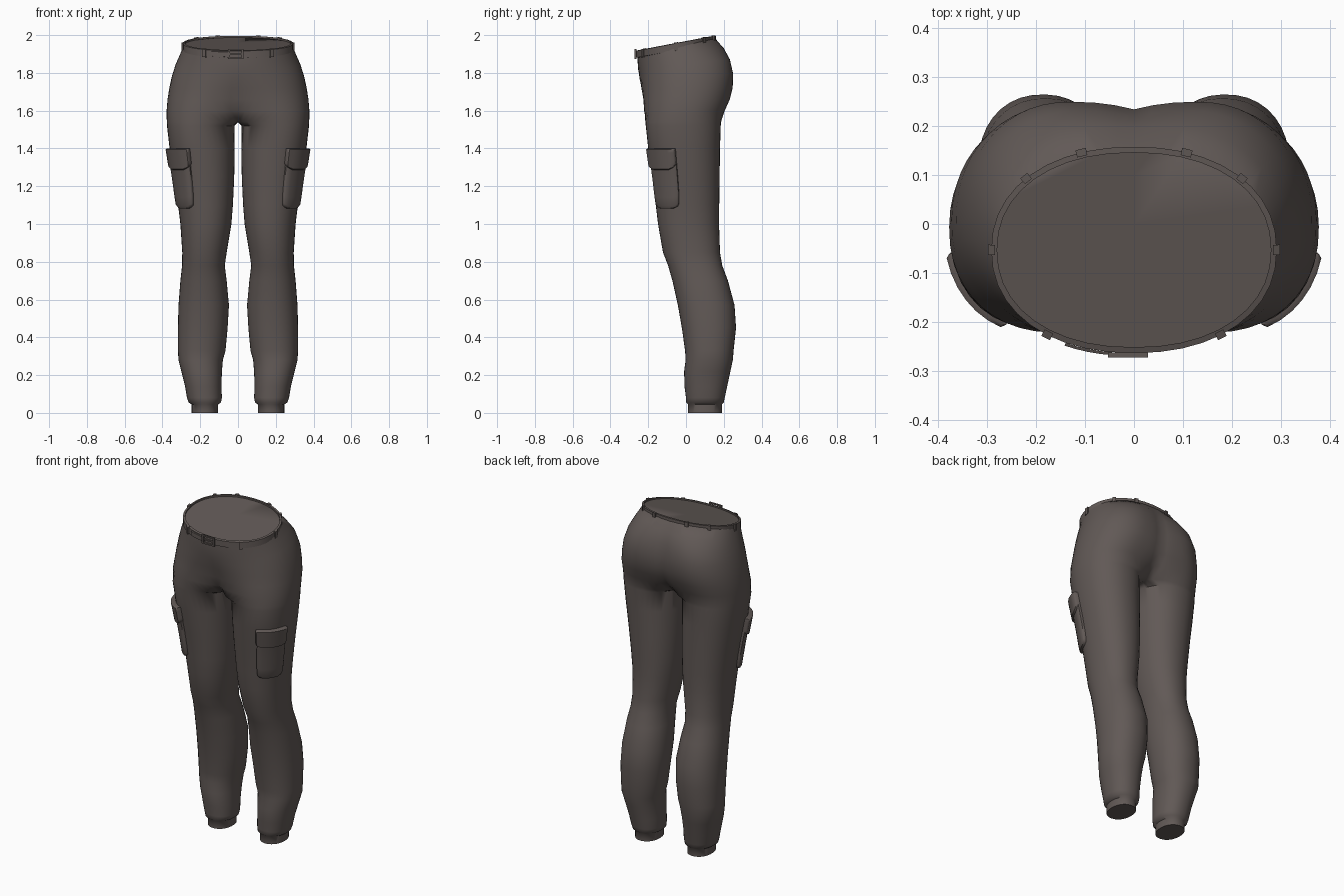
import bpy, bmesh, math
from mathutils import Vector

if "Cube" in bpy.data.objects:
    bpy.data.objects.remove(bpy.data.objects["Cube"], do_unlink=True)

cloth = bpy.data.materials.new("dark_brown_cloth")
cloth.use_nodes = True
cloth.diffuse_color = (0.12, 0.10, 0.093, 1)
cloth.node_tree.nodes["Principled BSDF"].inputs["Base Color"].default_value = cloth.diffuse_color

# Leg sections: height, inner x, outer x, front y, back y
LEG = [(0, .105, .245, .01, .19), (.045, .105, .245, .01, .19),
       (.055, .09, .262, 0, .2), (.08, .085, .27, 0, .205),
       (.14, .088, .28, -.008, .218), (.22, .085, .3, -.01, .235),
       (.28, .08, .315, -.002, .248), (.33, .066, .318, -.005, .252),
       (.45, .055, .318, -.022, .265), (.57, .048, .315, -.043, .257),
       (.7, .06, .305, -.072, .222), (.78, .07, .296, -.095, .192),
       (.85, .06, .295, -.122, .18), (1, .035, .305, -.148, .175),
       (1.1, .027, .317, -.16, .176), (1.25, .02, .338, -.178, .178),
       (1.4, .018, .362, -.2, .18), (1.52, .018, .376, -.213, .184)]
# Hip sections add the x of the front and back crests; a negative inner x meets the middle
HIPS = [(1.54, -.04, .377, -.216, .186, .18, .19), (1.6, -.14, .378, -.222, .205, .16, .17),
        (1.66, -.2, .373, -.226, .232, .12, .15), (1.72, -.2, .364, -.236, .247, .07, .13),
        (1.78, -.2, .35, -.246, .25, .03, .13), (1.84, -.2, .33, -.253, .232, 0, .11),
        (1.89, -.22, .308, -.256, .2, 0, .06), (1.95, -.25, .284, -.256, .15, 0, 0)]
ROWS = [r + ((r[1] + r[2]) / 2,) * 2 for r in LEG] + HIPS
WAIST = ROWS[-1][0]
POWER = 0.92


def section(z):
    """Blend the section rows at a height."""
    for a, b in zip(ROWS, ROWS[1:]):
        if z <= b[0]:
            f = (z - a[0]) / (b[0] - a[0])
            return [p + (q - p) * f for p, q in zip(a, b)]
    return list(ROWS[-1])


def bend(v):
    return math.copysign(abs(v) ** POWER, v)


def lift(z, y):
    """Tilt the upper sections so the waist rises to the back."""
    s = min(max((z - 1.7) / (WAIST - 1.7), 0), 1)
    return z + 0.19 * s * s * (3 - 2 * s) * (y + 0.05)


def outline(z, t):
    _, xin, xout, yf, yb, cf, cb = section(z)
    c, s = math.cos(t), math.sin(t)
    crest = cf if s < 0 else cb
    x = crest + bend(c) * (xout - crest if c > 0 else crest - xin)
    return Vector((x, (yf + yb) / 2 + bend(s) * (yb - yf) / 2, 0))


def surface(z, t, offset=0, dz=0):
    p = outline(z, t)
    d = outline(z, t + .02) - outline(z, t - .02)
    p += Vector((d.y, -d.x, 0)).normalized() * offset
    p.z = lift(z, p.y) + dz
    return p


def finish(name, bm, mirror=True, angle=40):
    bmesh.ops.recalc_face_normals(bm, faces=bm.faces)
    mesh = bpy.data.meshes.new(name)
    bm.to_mesh(mesh)
    bm.free()
    mesh.materials.append(cloth)
    ob = bpy.data.objects.new(name, mesh)
    bpy.context.collection.objects.link(ob)
    if mirror:
        m = ob.modifiers.new("mirror", 'MIRROR')
        m.merge_threshold = 0.002
    bpy.ops.object.select_all(action='DESELECT')
    ob.select_set(True)
    bpy.context.view_layer.objects.active = ob
    bpy.ops.object.shade_smooth_by_angle(angle=math.radians(angle))
    return ob


def loft(bm, rings, skip_middle=False, caps=True):
    loops = [[bm.verts.new(p) for p in r] for r in rings]
    for a, b in zip(loops, loops[1:]):
        for i in range(len(a)):
            j = (i + 1) % len(a)
            quad = (a[i], a[j], b[j], b[i])
            if not (skip_middle and all(abs(v.co.x) < 1e-5 for v in quad)):
                bm.faces.new(quad)
    if caps:
        bm.faces.new(loops[0])
        bm.faces.new(loops[-1])


# Trousers: one half lofted from ankle to waist, then mirrored
ARC, INNER = 30, 8


def seam_angle(xin, crest):
    if xin >= 0:
        return math.pi * 0.85
    return math.acos(-(crest / (crest - xin)) ** (1 / POWER))


def half_ring(z):
    _, xin, _, _, _, cf, cb = section(z)
    front, back = seam_angle(xin, cf), seam_angle(xin, cb)
    ring = [surface(z, -front + (front + back) * i / ARC) for i in range(ARC + 1)]
    if xin < 0:
        ring[0].x = ring[-1].x = 0
    for k in range(1, INNER):
        f = k / INNER
        if xin < 0:
            ring.append(ring[ARC].lerp(ring[0], f))
        else:
            ring.append(surface(z, back + (2 * math.pi - front - back) * f))
    return ring


bm = bmesh.new()
loft(bm, [half_ring(r[0]) for r in ROWS], skip_middle=True)
finish("trousers", bm, angle=55)


# Strips that follow the waist: belt, strap end and belt loops
def strip(bm, t0, t1, near, far, half, steps, side=1):
    rings = []
    for i in range(steps + 1):
        t = math.radians(t0 + (t1 - t0) * i / steps)
        ring = [surface(WAIST, t, o, dz - .011) for o, dz in
                ((near, -half), (far, -half * .9), (far, half * .9), (near, half))]
        for p in ring:
            p.x *= side
        rings.append(ring)
    loft(bm, rings)


bm = bmesh.new()
strip(bm, -90, 90, -.004, .008, .02, 20)
finish("belt", bm)

bm = bmesh.new()
strip(bm, -83, -63, .008, .014, .014, 4, -1)
finish("belt_strap_end", bm, mirror=False)

bm = bmesh.new()
for t in (-54, 0, 42, 70):
    strip(bm, t - 2.2, t + 2.2, 0, .015, .023, 1)
finish("belt_loops", bm)


# Buckle: four bars and a prong at the front
def box(bm, centre, size):
    verts = bmesh.ops.create_cube(bm, size=1)["verts"]
    for v in verts:
        v.co = Vector(c + a * s for c, a, s in zip(centre, v.co, size))


bm = bmesh.new()
for side in (-1, 1):
    box(bm, (-.012 + side * .036, -.268, 1.9), (.01, .01, .052))
    box(bm, (-.012, -.268, 1.9 + side * .022), (.08, .01, .008))
box(bm, (-.012, -.268, 1.9), (.07, .008, .008))
finish("buckle", bm, mirror=False)


# Cargo pockets: raised patches wrapped on the outer front of each thigh
def patch(name, t0, t1, z0, z1, thick, droop):
    bm = bmesh.new()
    us = [-1, -.98, -.9, -.6, -.3, 0, .3, .6, .9, .98, 1]
    grid = []
    for v in us:
        row = []
        for u in us:
            edge = max(abs(u), abs(v))
            off = -.012 if edge == 1 else thick * (.7 if edge > .95 else 1)
            low = max(-v, 0)
            uu = u * (1 - .09 * low ** 8)
            t = math.radians((t0 + t1) / 2 + uu * (t1 - t0) / 2)
            z = (z0 + z1) / 2 + v * (z1 - z0) / 2 + droop * low * abs(u) ** 6
            row.append(bm.verts.new(surface(z, t, off)))
        grid.append(row)
    for a, b in zip(grid, grid[1:]):
        for i in range(len(us) - 1):
            bm.faces.new((a[i], a[i + 1], b[i + 1], b[i]))
    finish(name, bm, angle=50)


patch("cargo_pockets", -68, -12, 1.08, 1.385, .018, .02)
patch("cargo_pocket_flaps", -70, -12, 1.285, 1.4, .028, .025)
